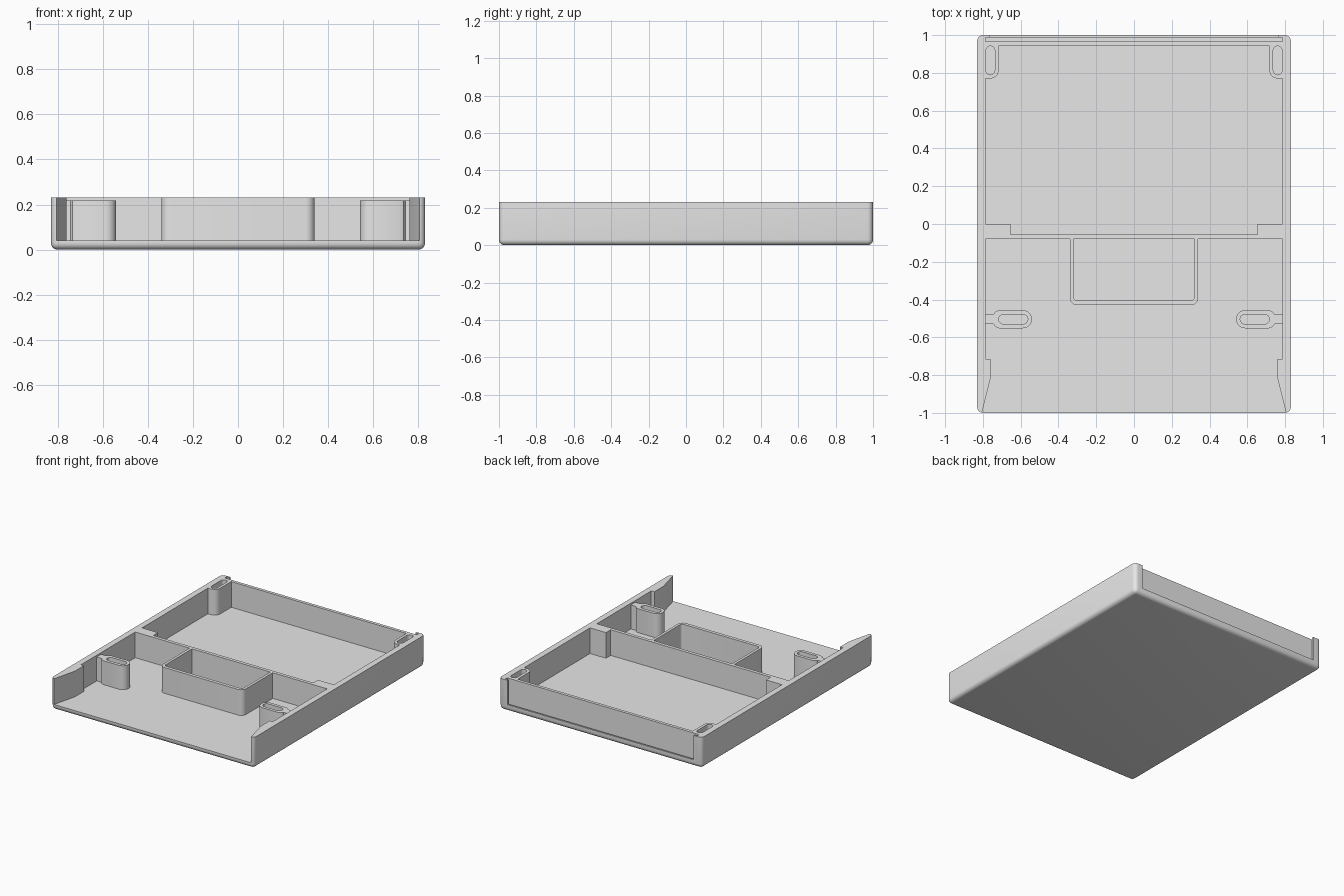
import bpy, bmesh, math
from mathutils import Vector

if "Cube" in bpy.data.objects:
    bpy.data.objects.remove(bpy.data.objects["Cube"])

WIDTH, LENGTH, HEIGHT, FLOOR = 1.66, 2.0, 0.23, 0.04
INNER = 0.785          # inner face of the side walls
ABOVE = HEIGHT + 0.1   # cutters reach past the rim

grey = bpy.data.materials.new("light_grey")
grey.use_nodes = True
grey.diffuse_color = (0.8, 0.8, 0.8, 1)
grey.node_tree.nodes["Principled BSDF"].inputs["Base Color"].default_value = (0.8, 0.8, 0.8, 1)


def make_object(name, bm):
    bmesh.ops.recalc_face_normals(bm, faces=bm.faces)
    mesh = bpy.data.meshes.new(name)
    bm.to_mesh(mesh)
    bm.free()
    mesh.materials.append(grey)
    obj = bpy.data.objects.new(name, mesh)
    bpy.context.collection.objects.link(obj)
    return obj


def rounded(points, steps=6):
    """Outline whose points (x, y, radius) may carry a corner radius."""
    result = []
    for i, p in enumerate(points):
        here = Vector(p[:2])
        if len(p) < 3:
            result.append(here)
            continue
        a = (Vector(points[i - 1][:2]) - here).normalized()
        b = (Vector(points[(i + 1) % len(points)][:2]) - here).normalized()
        centre = here + (a + b) * p[2]
        for k in range(steps + 1):
            t = k / steps * math.pi / 2
            result.append(centre - b * p[2] * math.cos(t) - a * p[2] * math.sin(t))
    return result


def prism(name, points, bottom, top):
    bm = bmesh.new()
    base = bm.faces.new([bm.verts.new((p.x, p.y, bottom)) for p in rounded(points)])
    grown = bmesh.ops.extrude_face_region(bm, geom=[base])["geom"]
    verts = [v for v in grown if isinstance(v, bmesh.types.BMVert)]
    bmesh.ops.translate(bm, verts=verts, vec=(0, 0, top - bottom))
    return make_object(name, bm)


def rect(x0, x1, y0, y1, r=None):
    corners = [(x0, y0), (x1, y0), (x1, y1), (x0, y1)]
    return [c + (r,) for c in corners] if r else corners


def flip(points):
    return [(-p[0],) + tuple(p[1:]) for p in reversed(points)]


def cut(obj, points, bottom, top=ABOVE):
    cutter = prism("cutter", points, bottom, top)
    mod = obj.modifiers.new("cut", 'BOOLEAN')
    mod.operation = 'DIFFERENCE'
    mod.solver = 'EXACT'
    mod.object = cutter
    bpy.context.view_layer.objects.active = obj
    bpy.ops.object.modifier_apply(modifier=mod.name)
    bpy.data.objects.remove(cutter)


# Tray block with rounded lower and upright edges
bm = bmesh.new()
bmesh.ops.create_cube(bm, size=1)
bmesh.ops.scale(bm, verts=bm.verts, vec=(WIDTH, LENGTH, HEIGHT))
bmesh.ops.translate(bm, verts=bm.verts, vec=(0, 0, HEIGHT / 2))
edges = [e for e in bm.edges if min(v.co.z for v in e.verts) < HEIGHT / 2]
bmesh.ops.bevel(bm, geom=edges, offset=0.03, segments=5, profile=0.5, affect='EDGES')
tray = make_object("tray", bm)

# Rear compartment, leaving divider blocks and corner posts
half = [(0.655, -0.055), (0.655, 0), (INNER, 0), (INNER, 0.77),
        (0.716, 0.77, 0.04), (0.716, 0.944)]
half[4] = (0.716, 0.77)
half[4:5] = [(0.755, 0.77), (0.732, 0.78), (0.72, 0.795), (0.716, 0.82)]
cut(tray, half + flip(half), FLOOR)

# Open front area, leaving flared walls and the box around the middle pocket
half = [(0.805, -1.1), (0.805, -1), (0.76, -0.82), (0.76, -0.715), (INNER, -0.715),
        (INNER, -0.08), (0.34, -0.08), (0.34, -0.43, 0.04)]
cut(tray, half + flip(half), FLOOR)

# Middle pocket
half = [(0.32, -0.405, 0.018), (0.32, -0.08)]
cut(tray, half + flip(half), FLOOR)

# Panel groove and opening in the back
cut(tray, rect(-INNER, INNER, 0.967, 0.987), 0.035)
cut(tray, rect(-0.762, 0.762, 0.98, 1.1), 0.05)

# Slots in the rear corner posts
slot = rect(0.737, 0.784, 0.79, 0.942, 0.023)
for points in (slot, flip(slot)):
    cut(tray, points, FLOOR)

# Slotted front posts joined to the side walls
post = [(0.8, -0.477), (0.743, -0.477), (0.735, -0.465), (0.715, -0.456),
        (0.541, -0.456, 0.047), (0.541, -0.552, 0.047),
        (0.715, -0.552), (0.735, -0.543), (0.743, -0.53), (0.8, -0.53)]
slot = rect(0.562, 0.716, -0.529, -0.479, 0.0245)
posts = []
for name, shape, hole in (("left_front_post", post, slot),
                          ("right_front_post", flip(post), flip(slot))):
    obj = prism(name, shape, FLOOR - 0.01, 0.217)
    cut(obj, hole, FLOOR)
    posts.append(obj)

# Smooth the rounded edges, keep the rest crisp
bpy.ops.object.select_all(action='DESELECT')
for obj in [tray] + posts:
    obj.select_set(True)
bpy.context.view_layer.objects.active = tray
bpy.ops.object.shade_smooth_by_angle(angle=math.radians(30))
